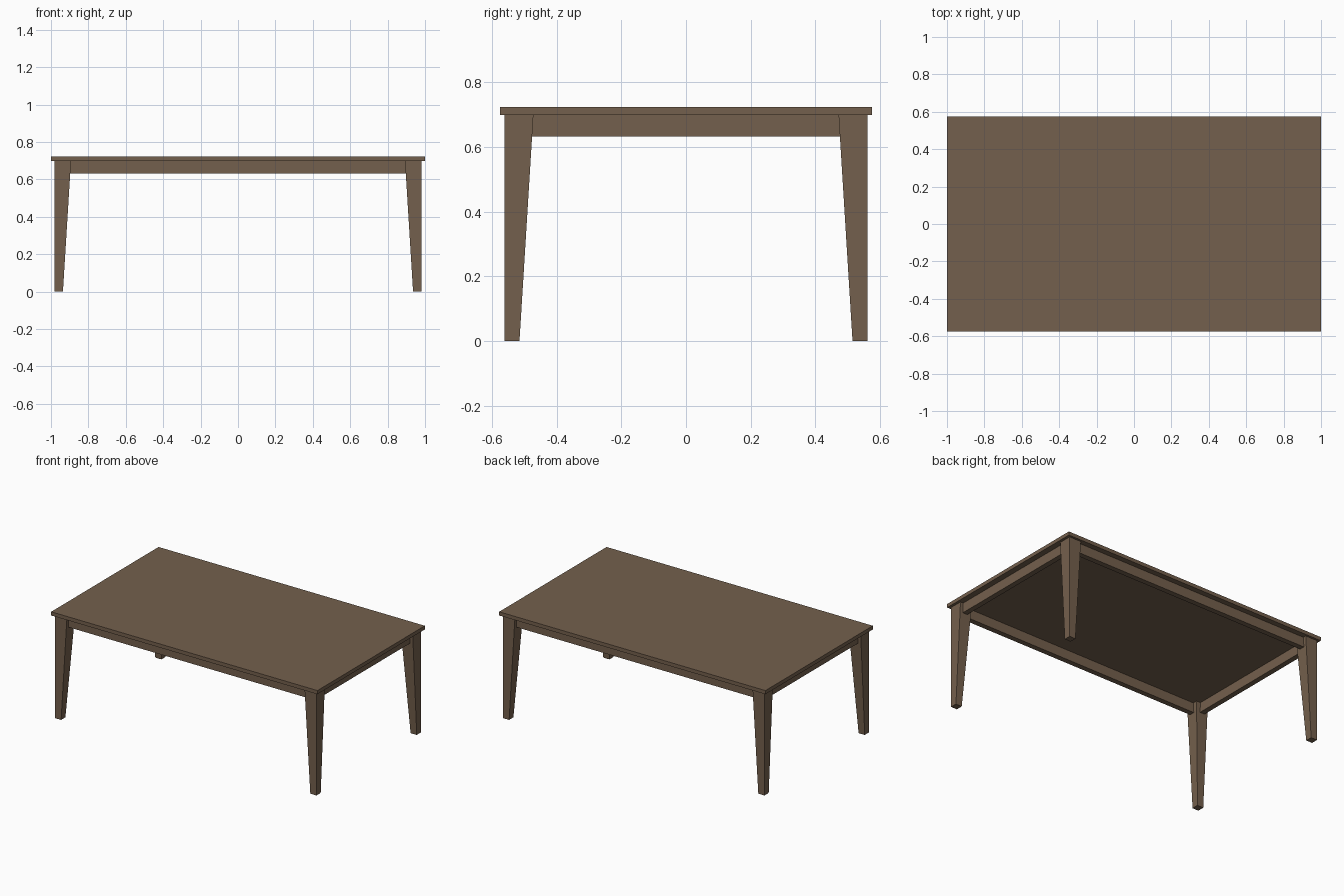
import bpy, bmesh

if "Cube" in bpy.data.objects:
    bpy.data.objects.remove(bpy.data.objects["Cube"])

wood = bpy.data.materials.new("brown wood")
wood.diffuse_color = (0.175, 0.117, 0.074, 1)
wood.use_nodes = True
wood.node_tree.nodes["Principled BSDF"].inputs["Base Color"].default_value = wood.diffuse_color

HALF_X, HALF_Y = 1.0, 0.576      # tabletop half sizes
LEG_X, LEG_Y = 0.982, 0.561      # outer leg corner
LEG_TOP, LEG_FOOT = 0.089, 0.046  # leg widths
Z_APRON, Z_LEG, Z_TOP = 0.632, 0.698, 0.723
INSET, THICK = 0.022, 0.036      # apron set back from leg face


def finish(name, bm):
    bmesh.ops.recalc_face_normals(bm, faces=bm.faces)
    mesh = bpy.data.meshes.new(name)
    bm.to_mesh(mesh)
    bm.free()
    mesh.materials.append(wood)
    obj = bpy.data.objects.new(name, mesh)
    bpy.context.collection.objects.link(obj)


def box(name, lo, hi):
    bm = bmesh.new()
    bmesh.ops.create_cube(bm, size=1)
    for v in bm.verts:
        v.co = [lo[i] if v.co[i] < 0 else hi[i] for i in range(3)]
    finish(name, bm)


def leg(name, sx, sy):
    # square post, straight outside, tapering on the two inner sides
    bm = bmesh.new()
    bmesh.ops.create_cube(bm, size=1)
    for v in bm.verts:
        w = LEG_TOP if v.co.z > 0 else LEG_FOOT
        x = LEG_X - (w if v.co.x < 0 else 0)
        y = LEG_Y - (w if v.co.y < 0 else 0)
        v.co = (sx * x, sy * y, Z_LEG if v.co.z > 0 else 0)
    finish(name, bm)


# tabletop
box("tabletop", (-HALF_X, -HALF_Y, Z_LEG), (HALF_X, HALF_Y, Z_TOP))

# legs
for sx, side in ((-1, "left"), (1, "right")):
    for sy, end in ((-1, "front"), (1, "back")):
        leg(f"{end}_{side}_leg", sx, sy)

# aprons between the legs, ends buried slightly in the tapered posts
ax, ay = LEG_X - LEG_TOP + 0.01, LEG_Y - LEG_TOP + 0.01
for s, end, side in ((-1, "front", "left"), (1, "back", "right")):
    y0, y1 = sorted((s * (LEG_Y - INSET), s * (LEG_Y - INSET - THICK)))
    box(f"{end}_apron", (-ax, y0, Z_APRON), (ax, y1, Z_LEG))
    x0, x1 = sorted((s * (LEG_X - INSET), s * (LEG_X - INSET - THICK)))
    box(f"{side}_apron", (x0, -ay, Z_APRON), (x1, ay, Z_LEG))
